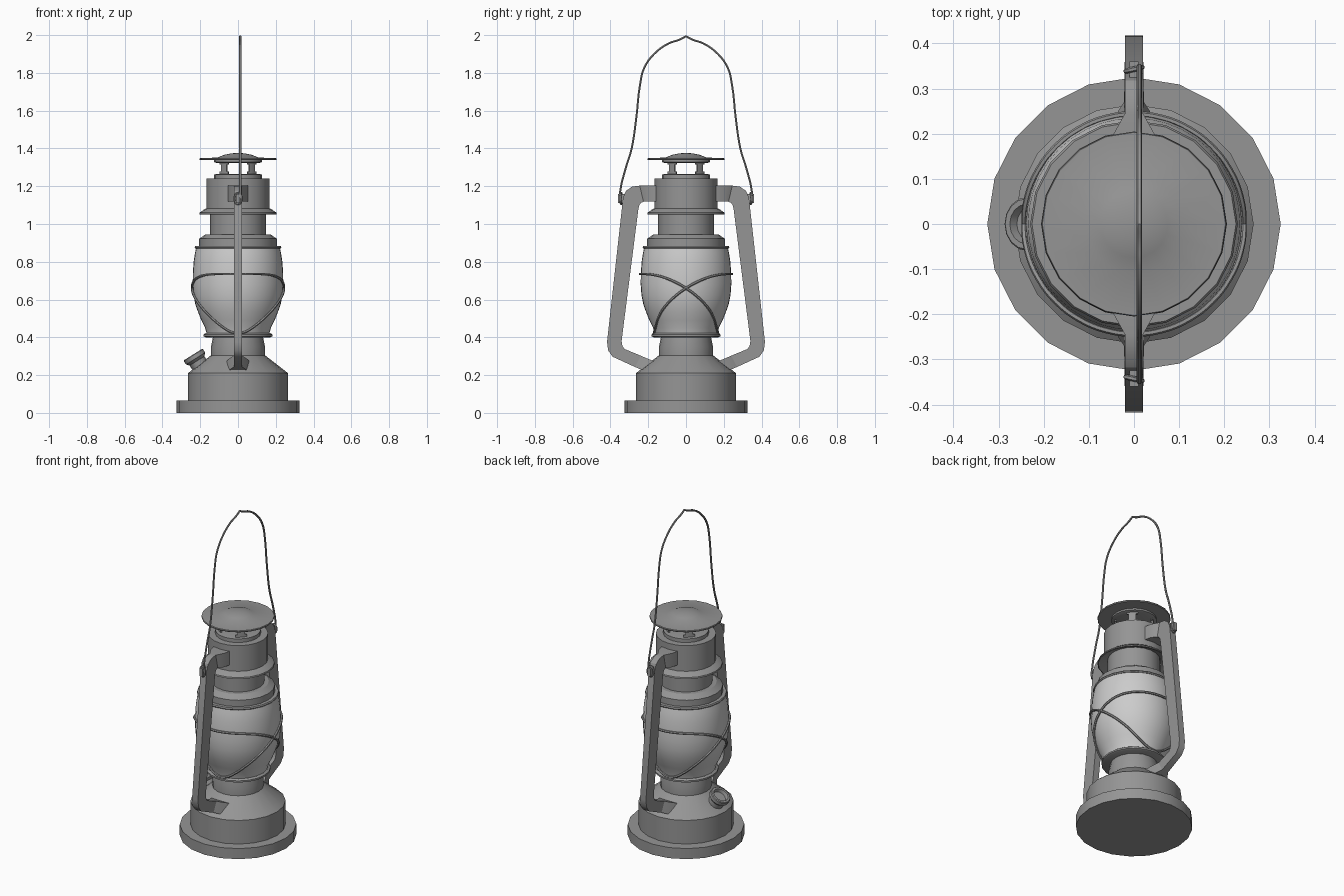
import bpy, bmesh
from math import pi, radians, sin, cos
from mathutils import Matrix, Vector

if "Cube" in bpy.data.objects:
    bpy.data.objects.remove(bpy.data.objects["Cube"])


def finish(name, bm):
    bmesh.ops.remove_doubles(bm, verts=bm.verts, dist=1e-5)
    bmesh.ops.recalc_face_normals(bm, faces=bm.faces)
    me = bpy.data.meshes.new(name)
    bm.to_mesh(me)
    bm.free()
    ob = bpy.data.objects.new(name, me)
    bpy.context.collection.objects.link(ob)
    return ob


def lathe(name, profile, steps=20, start=0.0, angle=2 * pi, closed=False):
    """Spin an (r, z) profile around z; closed profiles get capped ends."""
    bm = bmesh.new()
    vs = [bm.verts.new((r * cos(start), r * sin(start), z)) for r, z in profile]
    pairs = list(zip(vs, vs[1:])) + ([(vs[-1], vs[0])] if closed else [])
    es = [bm.edges.new(p) for p in pairs]
    bmesh.ops.spin(bm, geom=vs + es, cent=(0, 0, 0), axis=(0, 0, 1),
                   angle=angle, steps=steps)
    if closed and angle < 6:
        bmesh.ops.holes_fill(bm, edges=bm.edges)
    return finish(name, bm)


def wire(name, pts, radius, cyclic=False, sharp=()):
    cu = bpy.data.curves.new(name, 'CURVE')
    cu.dimensions = '3D'
    cu.bevel_depth, cu.bevel_resolution, cu.resolution_u = radius, 1, 4
    cu.use_fill_caps = True
    sp = cu.splines.new('BEZIER')
    sp.bezier_points.add(len(pts) - 1)
    for i, (bp, p) in enumerate(zip(sp.bezier_points, pts)):
        bp.co = p
        bp.handle_left_type = bp.handle_right_type = 'VECTOR' if i in sharp else 'AUTO'
    sp.use_cyclic_u = cyclic
    ob = bpy.data.objects.new(name, cu)
    bpy.context.collection.objects.link(ob)
    return ob


# fuel tank with stepped base
lathe("fuel_tank", [(0, 0), (.325, 0), (.325, .065), (.265, .065), (.265, .21),
                    (.255, .218), (.143, .305), (.143, .35), (.132, .405), (0, .405)])

# burner plate under the globe
lathe("burner_plate", [(0, .4), (.172, .4), (.182, .405), (.182, .415), (.172, .422), (0, .422)])

# glass globe
GLOBE = [(.165, .415), (.174, .45), (.194, .49), (.212, .535), (.226, .575), (.236, .625),
         (.24, .68), (.239, .74), (.235, .8), (.228, .845), (.22, .88)]
globe = lathe("glass_globe", GLOBE, steps=40)

# collar, chimney and skirt flange
lathe("chimney", [(0, .87), (.226, .87), (.23, .876), (.226, .883), (.206, .883), (.206, .922),
                  (.172, .945), (.147, .945), (.147, 1.075), (.2, 1.05), (.205, 1.052),
                  (.203, 1.06), (.175, 1.08), (.168, 1.082), (.168, 1.24), (.127, 1.24),
                  (.127, 1.262), (.108, 1.265), (0, 1.265)])

# vent posts between four openings, widened at both ends to round the openings
for i in range(4):
    for part, z0, z1, half in (("foot", 1.26, 1.278, 17), ("post", 1.278, 1.314, 11),
                               ("head", 1.314, 1.332, 17)):
        lathe(f"vent_{part}_{i + 1}", [(.1, z0), (.11, z0), (.11, z1), (.1, z1)], steps=3,
              start=radians(45 + 90 * i - half), angle=radians(2 * half), closed=True)

# hood on top
lathe("hood", [(0, 1.322), (.108, 1.322), (.127, 1.328), (.127, 1.338), (.203, 1.338),
               (.205, 1.343), (.203, 1.348), (.108, 1.352), (.075, 1.366), (.035, 1.374),
               (0, 1.376)])

# side frame tubes: outer y,z / inner y,z / half width
FRAME = [(.15, 1.203, .15, 1.118, .055), (.2, 1.203, .2, 1.118, .045),
         (.245, 1.203, .225, 1.118, .02), (.285, 1.198, .238, 1.112, .02),
         (.318, 1.175, .247, 1.1, .02), (.333, 1.14, .252, 1.08, .02),
         (.418, .375, .341, .38, .02), (.412, .33, .337, .355, .02),
         (.388, .297, .325, .338, .02), (.27, .243, .24, .303, .022),
         (.235, .228, .205, .288, .045), (.2, .213, .16, .27, .065)]
for side, s in (("front", -1), ("back", 1)):
    bm = bmesh.new()
    rings = [[bm.verts.new(c) for c in ((-w, s * yo, zo), (w, s * yo, zo),
                                        (w, s * yi, zi), (-w, s * yi, zi))]
             for yo, zo, yi, zi, w in FRAME]
    for a, b in zip(rings, rings[1:]):
        for k in range(4):
            n = (k + 1) % 4
            bm.faces.new((a[k], a[n], b[n], b[k]))
    bm.faces.new(rings[0])
    bm.faces.new(rings[-1])
    finish(f"{side}_frame_tube", bm)

    # lug and wire eye that hold the bail
    bm = bmesh.new()
    bmesh.ops.create_cube(bm, size=1, matrix=Matrix.Translation((0, s * .338, 1.135))
                          @ Matrix.Diagonal((.02, .045, .05, 1)))
    finish(f"{side}_bail_lug", bm)
    wire(f"{side}_bail_eye", [(.018 * sin(k * pi / 4), s * (.343 + .004 * sin(k * pi / 4)),
                               1.135 + .03 * cos(k * pi / 4)) for k in range(8)],
         .006, cyclic=True)

# bail handle
BAIL = [(.333, 1.115), (.347, 1.14), (.344, 1.2), (.332, 1.25), (.312, 1.32), (.29, 1.39),
        (.264, 1.555), (.243, 1.74), (.222, 1.825), (.169, 1.9), (.09, 1.957), (.037, 1.975)]
half = [(.012, y, z) for y, z in BAIL]
wire("bail_handle", half + [(.012, 0, 1.994)] + [(x, -y, z) for x, y, z in reversed(half)],
     .006, sharp=(12,))


# crossed guard wires hugging the globe
def globe_radius(z):
    for (r0, z0), (r1, z1) in zip(GLOBE, GLOBE[1:]):
        if z <= z1:
            return r0 + (r1 - r0) * (z - z0) / (z1 - z0)
    return GLOBE[-1][0]


for name, s in (("front", -1), ("back", 1)):
    pts = []
    for k in range(24):
        t = k * pi / 12
        z = .619 + .1575 * cos(t) - .041 * cos(2 * t)
        r = globe_radius(z) + .004
        pts.append((r * sin(t), s * r * cos(t), z))
    wire(f"{name}_guard_wire", pts, .007, cyclic=True)

# filler cap on the tank shoulder
cap = lathe("filler_cap", [(0, -.1), (.046, -.1), (.046, -.04), (.06, -.025), (.06, -.004),
                           (.056, 0), (.044, 0), (.038, -.02), (0, -.02)], steps=16)
axis = Vector((-.53, 0, .85))
cap.data.transform(Matrix.Translation((-.238, 0, .309))
                   @ axis.to_track_quat('Z', 'Y').to_matrix().to_4x4())

# dark metal everywhere except the pale globe
metal = bpy.data.materials.new("dark_metal")
metal.diffuse_color = (.3, .3, .3, 1)
metal.use_nodes = True
metal.node_tree.nodes["Principled BSDF"].inputs["Base Color"].default_value = metal.diffuse_color
glass = bpy.data.materials.new("frosted_glass")
glass.diffuse_color = (1, 1, 1, 1)
glass.use_nodes = True
glass.node_tree.nodes["Principled BSDF"].inputs["Base Color"].default_value = glass.diffuse_color
for ob in bpy.context.scene.objects:
    ob.data.materials.append(glass if ob == globe else metal)
    ob.select_set(True)
    bpy.context.view_layer.objects.active = ob

# turn wires into meshes and smooth everything
bpy.ops.object.convert(target='MESH')
bpy.ops.object.shade_smooth_by_angle(angle=radians(30))
